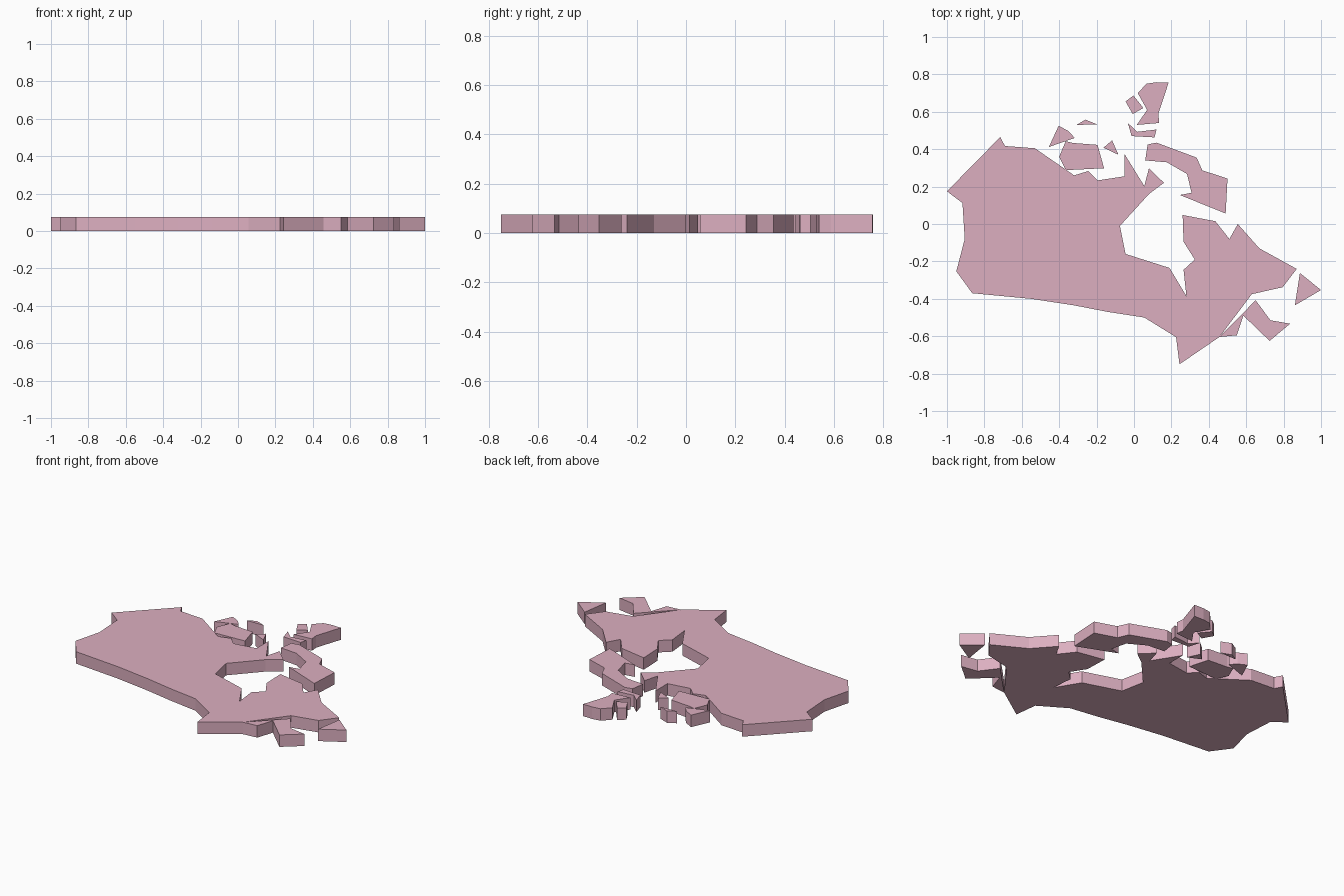
import bpy, bmesh

THICKNESS = 0.075
pink = bpy.data.materials.new("pink")
pink.diffuse_color = (0.72, 0.43, 0.53, 1)


def slab(name, outline):
    """Extrude a closed top-view outline into a flat plate standing on z = 0."""
    bm = bmesh.new()
    base = bm.faces.new([bm.verts.new((x, y, 0)) for x, y in outline])
    top = bmesh.ops.extrude_face_region(bm, geom=[base], use_keep_orig=True)
    verts = [g for g in top["geom"] if isinstance(g, bmesh.types.BMVert)]
    bmesh.ops.translate(bm, vec=(0, 0, THICKNESS), verts=verts)
    bmesh.ops.recalc_face_normals(bm, faces=bm.faces)
    mesh = bpy.data.meshes.new(name)
    bm.to_mesh(mesh)
    bm.free()
    mesh.materials.append(pink)
    obj = bpy.data.objects.new(name, mesh)
    bpy.context.collection.objects.link(obj)


# Mainland with the large bay, clockwise from the western tip
slab("mainland", [
    (-1.0, .175), (-.715, .465), (-.69, .417), (-.53, .405), (-.32, .26),
    (-.245, .283), (-.195, .233), (-.05, .255), (-.05, .373), (.055, .203),
    (.08, .298), (.16, .22), (.08, .16), (-.075, -.01), (-.045, -.16),
    (.19, -.235), (.28, -.385), (.265, -.245), (.325, -.19), (.265, -.095),
    (.26, .048), (.435, .015), (.51, -.08), (.555, 0), (.67, -.13),
    (.87, -.24), (.795, -.338), (.63, -.375), (.457, -.604), (.243, -.75),
    (.225, -.605), (.055, -.5), (-.14, -.47), (-.32, -.435), (-.55, -.4),
    (-.865, -.37), (-.95, -.253), (-.905, -.08), (-.917, .112)])

# South-east coast
slab("southeast_peninsula", [
    (.457, -.604), (.65, -.408), (.73, -.515), (.835, -.533),
    (.725, -.625), (.585, -.49), (.55, -.595)])
slab("east_island", [(.887, -.262), (1.0, -.353), (.86, -.435)])

# Northern islands
slab("northeast_island", [
    (.073, .425), (.12, .435), (.335, .355), (.365, .287), (.5, .243),
    (.49, .056), (.245, .155), (.308, .167), (.283, .268), (.175, .33),
    (.06, .34)])
slab("north_central_island", [
    (-.365, .443), (-.325, .433), (-.195, .423), (-.16, .298),
    (-.365, .288), (-.4, .36)])
slab("northwest_island", [
    (-.403, .525), (-.35, .497), (-.317, .46), (-.455, .412)])
slab("small_north_island", [(-.307, .53), (-.26, .558), (-.195, .532)])
slab("small_central_island", [(-.163, .408), (-.117, .447), (-.083, .37)])
slab("narrow_north_island", [
    (-.033, .54), (.017, .493), (.12, .505), (.11, .463), (-.013, .47)])
slab("diamond_island", [
    (-.045, .655), (-.003, .687), (.05, .62), (-.007, .588)])
slab("far_north_island", [
    (.02, .7), (.067, .75), (.12, .758), (.185, .756), (.13, .588),
    (.135, .54), (.015, .53), (.07, .61)])
